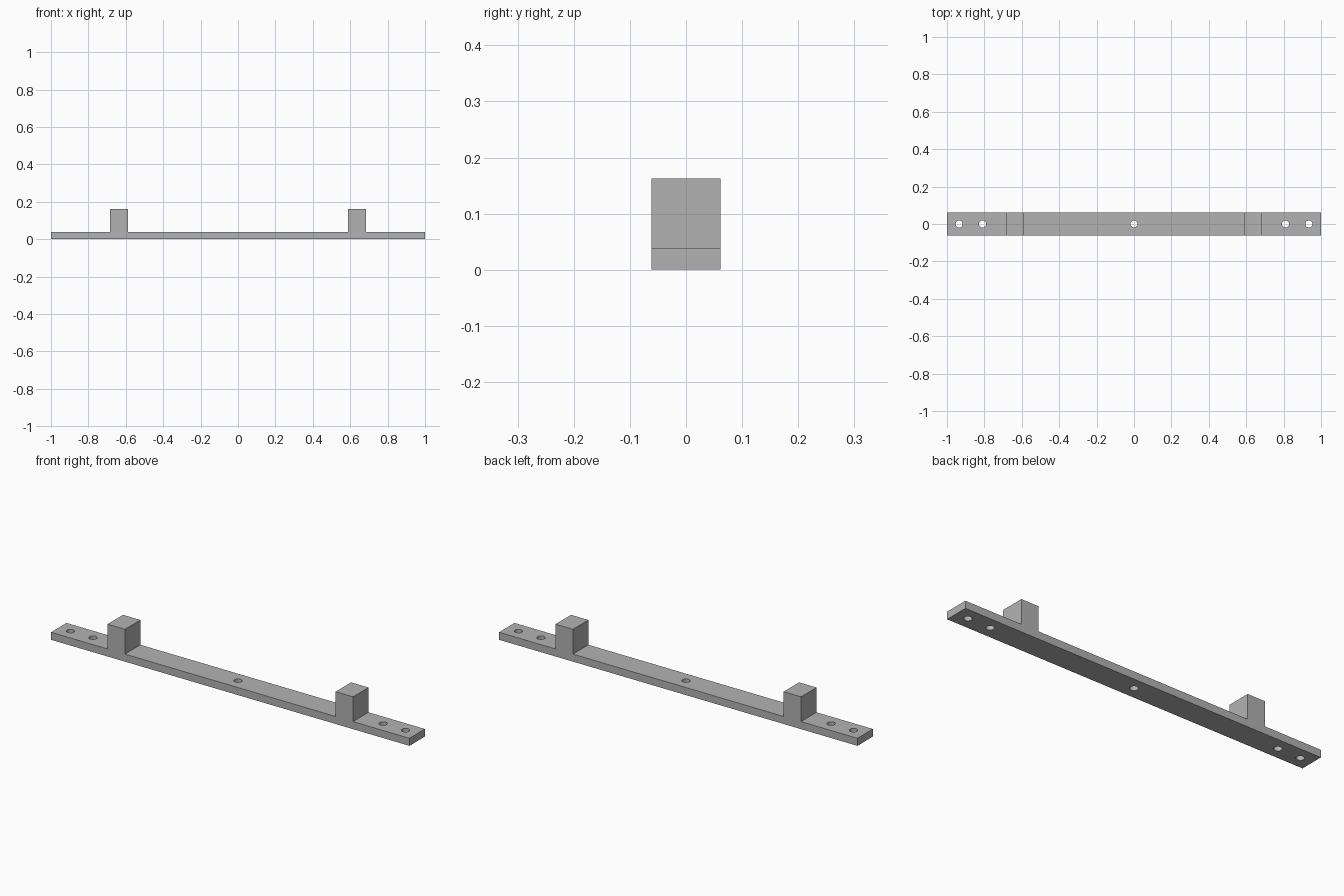
import bpy
import bmesh

cube = bpy.data.objects.get("Cube")
if cube:
    bpy.data.objects.remove(cube, do_unlink=True)

HALF_LENGTH, HALF_WIDTH = 1.0, 0.0615
BAR_TOP, POST_TOP = 0.038, 0.163
POST_INNER, POST_OUTER = 0.588, 0.685
HOLE_RADIUS = 0.019
HOLES = (-0.935, -0.81, 0, 0.81, 0.935)

grey = bpy.data.materials.new("plain grey")
grey.use_nodes = True
colour = (0.448, 0.448, 0.448, 1)
grey.diffuse_color = colour
grey.node_tree.nodes["Principled BSDF"].inputs["Base Color"].default_value = colour

# Mounting bar with two upright posts: one mirrored side profile, extruded across the width
right_half = [(HALF_LENGTH, 0), (HALF_LENGTH, BAR_TOP), (POST_OUTER, BAR_TOP),
              (POST_OUTER, POST_TOP), (POST_INNER, POST_TOP), (POST_INNER, BAR_TOP)]
profile = right_half + [(-x, z) for x, z in reversed(right_half)]
bm = bmesh.new()
side = bm.faces.new([bm.verts.new((x, -HALF_WIDTH, z)) for x, z in profile])
extruded = bmesh.ops.extrude_face_region(bm, geom=[side])["geom"]
bmesh.ops.translate(bm, vec=(0, 2 * HALF_WIDTH, 0),
                    verts=[v for v in extruded if isinstance(v, bmesh.types.BMVert)])
bmesh.ops.recalc_face_normals(bm, faces=bm.faces)
mesh = bpy.data.meshes.new("mounting_bar")
bm.to_mesh(mesh)
bm.free()
mesh.materials.append(grey)
bar = bpy.data.objects.new("mounting_bar", mesh)
bpy.context.collection.objects.link(bar)

# Screw holes drilled through the bar
for x in HOLES:
    bpy.ops.mesh.primitive_cylinder_add(vertices=32, radius=HOLE_RADIUS, depth=0.2,
                                        location=(x, 0, BAR_TOP / 2))
    cutter = bpy.context.object
    cutter.name = "screw_hole_cutter"
    cutter.hide_render = True
    cutter.data.materials.append(grey)
    drill = bar.modifiers.new("screw_hole", 'BOOLEAN')
    drill.operation = 'DIFFERENCE'
    drill.solver = 'EXACT'
    drill.object = cutter
    bpy.context.view_layer.objects.active = bar
    bpy.ops.object.modifier_apply(modifier=drill.name)
    bpy.data.objects.remove(cutter, do_unlink=True)

# Round hole walls, crisp edges elsewhere
bpy.ops.object.select_all(action='DESELECT')
bar.select_set(True)
bpy.context.view_layer.objects.active = bar
bpy.ops.object.shade_smooth_by_angle()
